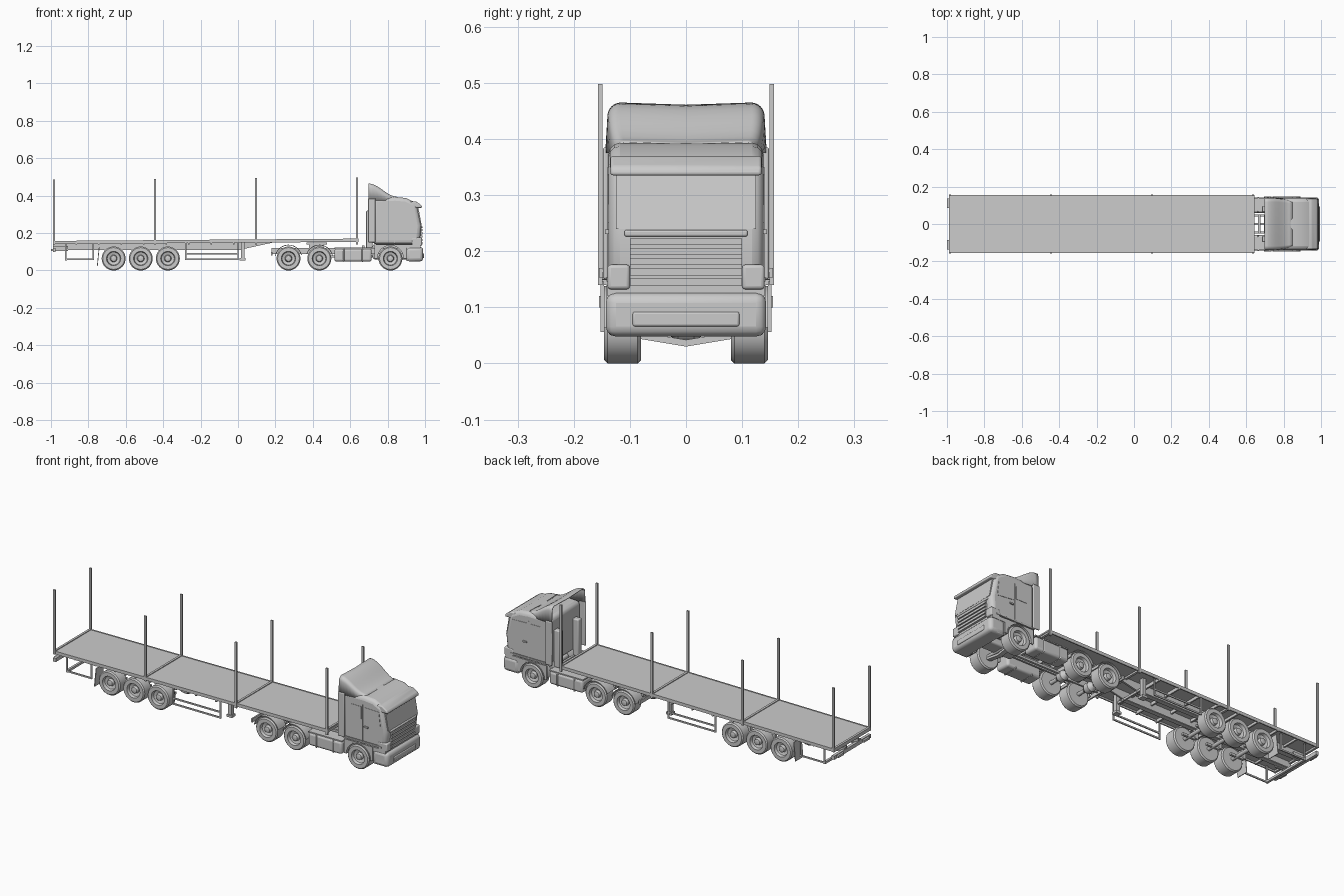
import bpy
import bmesh
from math import cos, sin, pi, radians

if "Cube" in bpy.data.objects:
    bpy.data.objects.remove(bpy.data.objects["Cube"])

GREY = (.6, .6, .6, 1)
grey = bpy.data.materials.new("plain_grey")
grey.use_nodes = True
grey.diffuse_color = GREY
grey.node_tree.nodes["Principled BSDF"].inputs["Base Color"].default_value = GREY


def finish(name, mesh_builder, bevel=0, mirrored=False):
    """Turn a bmesh into a shaded object, optionally bevelled and mirrored left to right."""
    bmesh.ops.recalc_face_normals(mesh_builder, faces=mesh_builder.faces)
    mesh = bpy.data.meshes.new(name)
    mesh_builder.to_mesh(mesh)
    mesh_builder.free()
    mesh.materials.append(grey)
    part = bpy.data.objects.new(name, mesh)
    bpy.context.collection.objects.link(part)
    if bevel:
        rounding = part.modifiers.new("rounding", 'BEVEL')
        rounding.width = bevel
        rounding.segments = 3
    if mirrored:
        mirror = part.modifiers.new("mirror", 'MIRROR')
        mirror.use_axis = (False, True, False)
    bpy.ops.object.select_all(action='DESELECT')
    part.select_set(True)
    bpy.context.view_layer.objects.active = part
    bpy.ops.object.shade_smooth_by_angle(angle=radians(35))
    return part


def skin(name, rings, closed=True, **options):
    """Join rings of points with quads; closed rings also get end caps."""
    builder = bmesh.new()
    rows = [[builder.verts.new(point) for point in ring] for ring in rings]
    count = len(rows[0])
    for row, following in zip(rows, rows[1:]):
        for i in range(count if closed else count - 1):
            j = (i + 1) % count
            builder.faces.new((row[i], row[j], following[j], following[i]))
    if closed:
        builder.faces.new(rows[0])
        builder.faces.new(rows[-1])
    return finish(name, builder, **options)


def prism(name, outline, y_span, **options):
    """Extrude a side outline of (x, z) points across y."""
    return skin(name, [[(x, y, z) for x, z in outline] for y in y_span], **options)


def box(name, x_span, y_span, z_span, **options):
    (back, front), (low, high) = x_span, z_span
    outline = [(back, low), (front, low), (front, high), (back, high)]
    return prism(name, outline, y_span, **options)


def lathe(name, x, z, profile, sides=32, **options):
    """Spin (radius, y) points about an axle lying along y."""
    turns = [2 * pi * k / sides for k in range(sides)]
    rings = [[(x + r * cos(t), y, z + r * sin(t)) for t in turns] for r, y in profile]
    return skin(name, rings, **options)


def around(middle, half):
    return (middle - half, middle + half)


def arc(x, z, radius, start, end, steps=12):
    angles = [radians(start + (end - start) * i / steps) for i in range(steps + 1)]
    return [(x + radius * cos(a), z + radius * sin(a)) for a in angles]


# shared dimensions
THIN = .004
TUBE = .006
WHEEL = .064
TYRE_IN, TYRE_OUT = .08, .146
SIDE = .155
DECK_BACK, DECK_FRONT = -.99, .645
CAB_BACK, CAB_FRONT, CAB_SIDE = .72, .98, .138
FLOOR, ROOF = .14, .393
TRAILER_AXLES = (-.665, -.52, -.375)
DRIVE_AXLES = (.27, .435)
FRONT_AXLE = .815
TYRE_SPAN = (TYRE_IN, TYRE_OUT)
ACROSS = (-SIDE, SIDE)

# wheels: round shoulders outside, dished rim and a hub
shoulder = WHEEL - TUBE
rim = WHEEL * .6
hub = rim / 2
wheel_profile = [(hub, TYRE_IN), (shoulder, TYRE_IN), (WHEEL, TYRE_IN + TUBE),
                 (WHEEL, TYRE_OUT - TUBE), (shoulder, TYRE_OUT), (rim, TYRE_OUT),
                 (rim - THIN, TYRE_OUT - .015), (hub, TYRE_OUT - .02),
                 (hub - THIN, TYRE_OUT - TUBE), (hub / 2, TYRE_OUT - THIN)]
for number, x in enumerate((*TRAILER_AXLES, *DRIVE_AXLES, FRONT_AXLE)):
    lathe(f"wheel_{number}", x, WHEEL, wheel_profile, mirrored=True)
    lathe(f"axle_{number}", x, WHEEL, [(.01, y) for y in (-TYRE_IN, TYRE_IN)], sides=12)
for x in DRIVE_AXLES:
    lathe(f"differential_{x}", x, WHEEL, [(.01, -.035), (.026, -.014), (.026, .014), (.01, .035)], sides=16)


# trailer deck, rising slightly to the front
def deck_top(x):
    return .156 + (x - DECK_BACK) * .0075


def sloped(back, front, above, below):
    return [(back, deck_top(back) - below), (front, deck_top(front) - below),
            (front, deck_top(front) + above), (back, deck_top(back) + above)]


prism("deck", sloped(DECK_BACK, DECK_FRONT, 0, TUBE), ACROSS)
prism("deck_side_rail", sloped(DECK_BACK, DECK_FRONT, THIN / 2, .015), (SIDE - TUBE, SIDE), mirrored=True)
for number in range(4):
    x = DECK_BACK + TUBE + number * .54
    prism(f"deck_cross_bar_{number}", sloped(x - TUBE, x + TUBE, THIN, .015), ACROSS)
    box(f"stake_{number}", around(x, TUBE), (SIDE - TUBE, SIDE + THIN / 2),
        (FLOOR, deck_top(x) + .33), mirrored=True)

# trailer frame
beam_outline = [(DECK_BACK, .15), (DECK_BACK, .11), (.03, .115), (.19, .15), (DECK_FRONT, .158)]
prism("frame_beam", beam_outline + [(DECK_FRONT, .165)], (.045, .055), mirrored=True)
box("frame_beam_foot", (DECK_BACK, .03), (.038, .062), (.11, .115), mirrored=True)
for number in range(9):
    x = DECK_BACK + TUBE + number * .12
    box(f"frame_crossmember_{number}", around(x, THIN), ACROSS, (FLOOR, deck_top(x) - THIN))
for x in TRAILER_AXLES:
    box(f"axle_hanger_{x}", around(x - .04, .01), (.042, .058), (WHEEL, .11), mirrored=True)
    box(f"trailing_arm_{x}", around(x, .04), (.044, .056), around(WHEEL, TUBE), mirrored=True)

# rear bumper with lamps
box("rear_bumper", (DECK_BACK, DECK_BACK + .015), ACROSS, around(.11, .01))
box("rear_bumper_bracket", (DECK_BACK, -.91), (.06, .07), (.105, .13), mirrored=True)
box("rear_lamp", (-1, DECK_BACK), around(.11, .025), around(.11, TUBE), mirrored=True)


# open tube guards and storage frames hung below the deck
def tube_guard(name, back, front, y, bars):
    span = (y, y + TUBE)
    for z in bars:
        box(f"{name}_bar_{z}", (back, front), span, around(z, THIN), mirrored=True)
    for end, x in (("back", back), ("front", front)):
        box(f"{name}_post_{end}", around(x, THIN), span, (bars[0] - THIN, FLOOR + TUBE), mirrored=True)


tube_guard("side_guard", -.28, 0, FLOOR + TUBE, (.06, .09))
tube_guard("storage_frame", -.92, -.775, FLOOR - TUBE, (.06,))
box("underrun_bar", around(-.92, TUBE), (-FLOOR, FLOOR), around(.06, TUBE))
flap_top, flap_bottom = (-.74, .125), (-.75, .025)
flap = [(x + shift, z) for shift, (x, z) in
        ((0, flap_top), (0, flap_bottom), (-THIN, flap_bottom), (-THIN, flap_top))]
prism("mud_flap", flap, TYRE_SPAN, mirrored=True)
leg_x, leg_y = .025, .095
box("landing_leg", around(leg_x, .01), around(leg_y, .01), (.06, deck_top(leg_x) - TUBE), mirrored=True)
box("landing_foot", around(leg_x, .016), around(leg_y, .016), around(.06, TUBE), mirrored=True)
box("landing_leg_brace", around(leg_x, THIN), (-leg_y, leg_y), around(.11, TUBE))


# tractor chassis, coupling and tanks
def fender(name, x, start, end):
    outer = arc(x, WHEEL, WHEEL + .01, start, end)
    inner = arc(x, WHEEL, WHEEL + TUBE, end, start)
    prism(name, outer + inner, TYRE_SPAN, mirrored=True)


rail_z = around(.105, .016)
box("chassis_rail", (.18, .95), (.04, .05), rail_z, mirrored=True)
for number in range(5):
    box(f"chassis_crossmember_{number}", around(.19 + number * .12, TUBE), around(0, .045), around(.105, .01))
coupling_x = .42
box("coupling_base", around(coupling_x, .04), around(0, .055), (.115, FLOOR))
box("coupling_plate", around(coupling_x, .055), around(0, .05), (FLOOR, .15))
box("drive_shaft", (DRIVE_AXLES[1], CAB_BACK), around(0, TUBE), around(.075, TUBE))
fender("rear_drive_fender", DRIVE_AXLES[0], 15, 170)
fender("forward_drive_fender", DRIVE_AXLES[1], 10, 160)
box("rear_light_bar", around(.18, THIN), around(0, FLOOR), (.08, .1))
tank_x, tank_y = around(.615, .1), (.06, .143)
box("fuel_tank", tank_x, tank_y, (.048, .116), bevel=.012, mirrored=True)
box("tank_step", tank_x, (.07, FLOOR), (.116, .122), mirrored=True)
for x in tank_x:
    middle = (x + sum(tank_x) / 2) / 2
    box(f"tank_strap_{middle}", around(middle, THIN), (.06, .145), (.046, .118), bevel=.012, mirrored=True)
for x in (.67, .7):
    box(f"catwalk_rung_{x}", around(x, TUBE), around(0, .05), around(.128, TUBE))
box("air_stack", (.685, CAB_BACK), around(.08, .016), (.12, .32), bevel=TUBE, mirrored=True)
box("engine", (CAB_BACK, .93), around(0, .038), (.06, FLOOR), bevel=.01)
beam_dip = [(y, .036 + abs(y) / 6) for y in (-TYRE_IN, 0, TYRE_IN)]
skin("front_axle_beam", [[(FRONT_AXLE + a * TUBE, y, z + b * TUBE) for a, b in ((-2, -1), (2, -1), (2, 1), (-2, 1))]
                         for y, z in beam_dip])

# cab shell and visor
cab_outline = [(CAB_BACK, FLOOR), (.97, FLOOR), (CAB_FRONT, .24), (.955, .36), (.9, .387), (.84, ROOF), (CAB_BACK, .388)]
prism("cab", cab_outline, (-CAB_SIDE, CAB_SIDE), bevel=.02)
visor = [(.93, .335), (CAB_FRONT + THIN, .335), (CAB_FRONT, .35), (.95, .37), (.92, .37)]
prism("sun_visor", visor, around(0, .135), bevel=TUBE)

# cab sides: windows, door seam, handle, wheel arch and step
PLATE = (CAB_SIDE - THIN, CAB_SIDE + THIN / 2)
prism("door_window", [(.845, .26), (.945, .25), (.935, .335), (.845, .338)], PLATE, mirrored=True)
box("rear_window", (.77, .83), PLATE, (.27, .338), mirrored=True)
box("door_seam", around(.838, THIN / 3), PLATE, (FLOOR, .35), mirrored=True)
box("door_handle", around(.86, .012), (CAB_SIDE, CAB_SIDE + TUBE), around(.235, THIN), mirrored=True)
box("side_trim", (CAB_BACK, .95), (CAB_SIDE - THIN, CAB_SIDE + THIN), around(.15, THIN), mirrored=True)
fender("front_arch", FRONT_AXLE, 0, 180)
arch_x = around(FRONT_AXLE, .085)
skirt = arc(FRONT_AXLE, WHEEL, WHEEL + TUBE, 0, 180)
skirt += [(x, z) for x, z in zip((arch_x[0],) * 2 + (arch_x[1],) * 2, (WHEEL, FLOOR, FLOOR, WHEEL))]
prism("arch_skirt", skirt, around(CAB_SIDE, THIN), mirrored=True)
box("cab_step", (arch_x[1], .95), (.09, CAB_SIDE), (.05, FLOOR), bevel=TUBE, mirrored=True)
box("side_extender", (.695, CAB_BACK + .015), (CAB_SIDE, CAB_SIDE + .01), (.15, .385), bevel=THIN, mirrored=True)

# cab front: windscreen, grille, lamps and bumper
glass = [(CAB_FRONT + THIN / 2, .24), (.965, .335), (.95, .335), (.95, .24)]
prism("windscreen", glass, around(0, .125))
box("grille_panel", (.95, CAB_FRONT), around(0, .1), (FLOOR, .235))
for number in range(5):
    box(f"grille_slat_{number}", (.95, CAB_FRONT + TUBE), around(0, .1), around(.145 + number * .018, TUBE))
box("grille_hood", (.95, CAB_FRONT + TUBE), around(0, .11), around(.232, TUBE), bevel=THIN)
box("headlamp", (.93, CAB_FRONT + THIN), around(.12, .02), (.132, .176), bevel=TUBE, mirrored=True)
box("bumper", (.9, .99), around(0, .143), (.048, .126), bevel=.018)
box("bumper_ledge", (.9, .975), around(0, FLOOR), (.12, FLOOR))
box("bumper_intake", (.95, .994), around(0, .095), (.066, .092), bevel=THIN)


# roof air deflector: an open-backed shell that sweeps down to the roof
def deflector_arch(t):
    x, width = .698 + t * .15, CAB_SIDE - t * t * .018
    crown = ROOF + .035 * (1 + cos(pi * t))
    corner = .022 - t * .01
    half = [(width + THIN, ROOF - .018)]
    half += [(y, z) for y, z in arc(width - corner, crown - corner, corner, 0, 90, steps=6)]
    other_half = [(-y, z) for y, z in reversed(half)]
    return [(x, y, z) for y, z in half + [(0, crown - THIN)] + other_half]


shell = skin("air_deflector", [deflector_arch(i / 8) for i in range(9)], closed=False)
thickness = shell.modifiers.new("thickness", 'SOLIDIFY')
thickness.thickness = THIN
thickness.offset = 0
